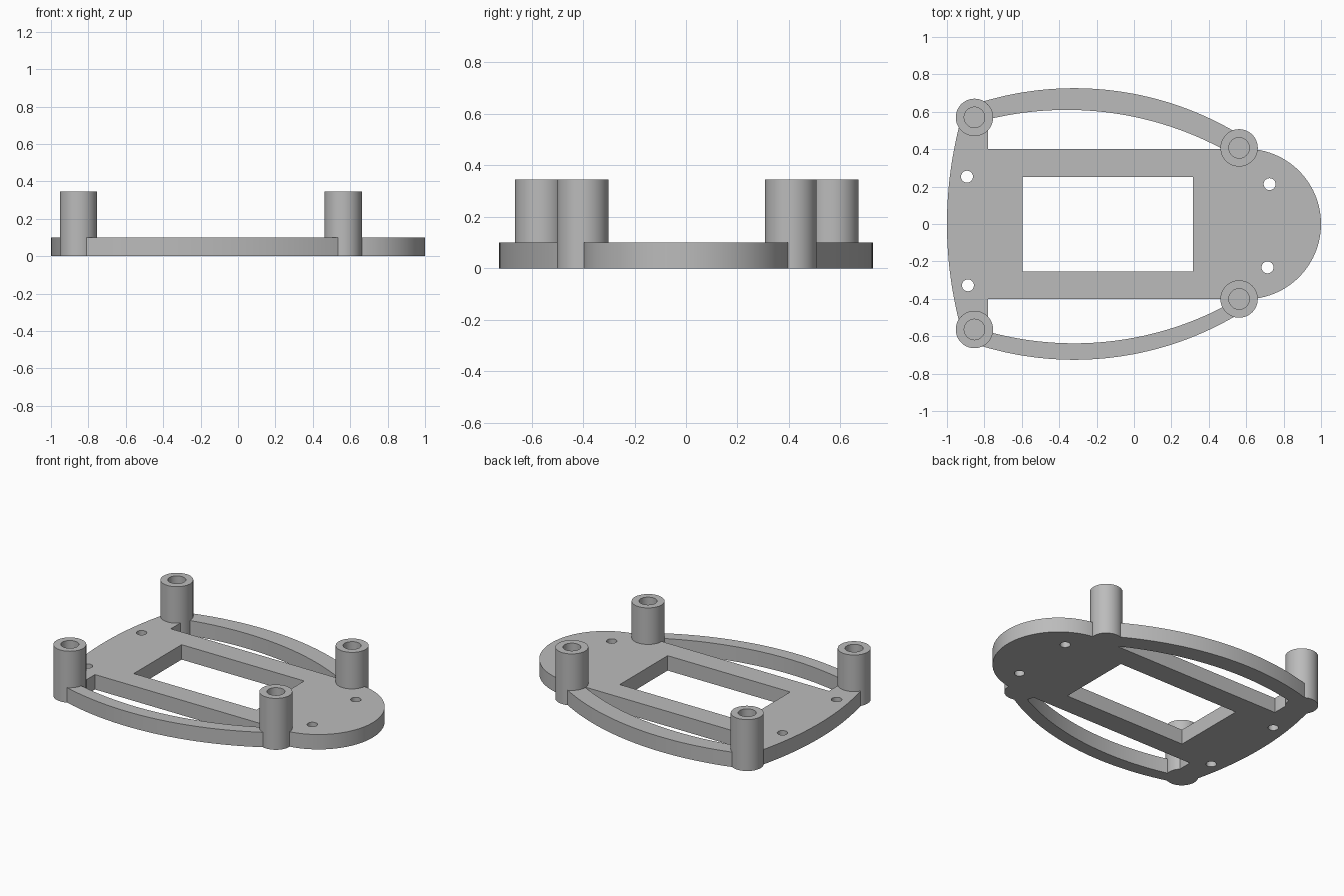
import bpy
import bmesh
from math import sin, cos, pi, sqrt
from mathutils import Vector

cube = bpy.data.objects.get("Cube")
if cube:
    bpy.data.objects.remove(cube)

THICK, POST_TOP, POST_R, BORE_R = 0.10, 0.345, 0.10, 0.055

grey = bpy.data.materials.new("grey plastic")
grey.use_nodes = True
colour = (0.5, 0.5, 0.5, 1)
grey.diffuse_color = colour
grey.node_tree.nodes["Principled BSDF"].inputs["Base Color"].default_value = colour


def finish(obj):
    """Smooth the rounded walls and keep the edges crisp."""
    bpy.ops.object.select_all(action="DESELECT")
    obj.select_set(True)
    bpy.context.view_layer.objects.active = obj
    bpy.ops.object.shade_smooth_by_angle(angle=0.6)


def clean(bm, mesh):
    bmesh.ops.remove_doubles(bm, verts=bm.verts, dist=0.0005)
    bmesh.ops.recalc_face_normals(bm, faces=bm.faces)
    bm.to_mesh(mesh)
    bm.free()


def slab(name, loops):
    """Extrude an outline; any further loops become through holes."""
    curve = bpy.data.curves.new(name, "CURVE")
    curve.dimensions = "2D"
    curve.fill_mode = "BOTH"
    curve.extrude = THICK / 2
    for loop in loops:
        spline = curve.splines.new("POLY")
        spline.points.add(len(loop) - 1)
        for point, (x, y) in zip(spline.points, loop):
            point.co = (x, y, 0, 1)
        spline.use_cyclic_u = True
    source = bpy.data.objects.new(name + "_outline", curve)
    bpy.context.collection.objects.link(source)
    bpy.context.view_layer.update()
    graph = bpy.context.evaluated_depsgraph_get()
    mesh = bpy.data.meshes.new_from_object(source.evaluated_get(graph))
    bpy.data.objects.remove(source)
    bm = bmesh.new()
    bm.from_mesh(mesh)
    bmesh.ops.translate(bm, verts=bm.verts, vec=(0, 0, THICK / 2))
    clean(bm, mesh)
    mesh.materials.clear()
    mesh.materials.append(grey)
    obj = bpy.data.objects.new(name, mesh)
    bpy.context.collection.objects.link(obj)
    finish(obj)


def arc(cx, cy, r, start, end, steps):
    return [(cx + r * cos(start + (end - start) * i / steps),
             cy + r * sin(start + (end - start) * i / steps)) for i in range(steps + 1)]


def circle(x, y, r):
    return arc(x, y, r, 0, 2 * pi, 24)[:-1]


def bow(peak_x, peak_y, r, x0, x1, steps=40):
    """Shallow arch with its crown at the given peak."""
    xs = [x0 + (x1 - x0) * i / steps for i in range(steps + 1)]
    return [(x, peak_y - r + sqrt(r * r - (x - peak_x) ** 2)) for x in xs]


# Base plate: round nose, narrow middle, wide bowed tail
half = 0.402
nose = arc(0.598, 0, half, -pi / 2, pi / 2, 48)
ear = [(-0.78, half), (-0.78, 0.51), (-0.81, 0.58), (-0.86, 0.61), (-0.925, 0.57)]
tail = [(-1 + y * y / 4.2, y) for y in [0.54 - 1.08 * i / 30 for i in range(31)]]
outline = nose + ear + tail + [(x, -y) for x, y in reversed(ear)]
window = [(-0.595, -0.255), (0.315, -0.255), (0.315, 0.252), (-0.595, 0.252)]
screws = [(-0.893, 0.253), (0.725, 0.213), (0.714, -0.232), (-0.888, -0.328)]
slab("base_plate", [outline, window] + [circle(x, y, 0.032) for x, y in screws])

# Bowed side arms; the back one is the wider
outer = bow(-0.32, 0.726, 1.706, -0.82, 0.56)
back_inner = bow(-0.36, 0.61, 1.767, -0.82, 0.49)
front_inner = bow(-0.32, 0.638, 1.73, -0.82, 0.52)
slab("back_arm", [outer + back_inner[::-1]])
slab("front_arm", [[(x, -y) for x, y in outer + front_inner[::-1]]])


def post(name, x, y):
    """Round standoff with a blind bore in the top."""
    profile = [(0, 0), (POST_R, 0), (POST_R, POST_TOP),
               (BORE_R, POST_TOP), (BORE_R, THICK), (0, THICK)]
    bm = bmesh.new()
    verts = [bm.verts.new((r, 0, z)) for r, z in profile]
    edges = [bm.edges.new(pair) for pair in zip(verts, verts[1:])]
    bmesh.ops.spin(bm, geom=verts + edges, cent=(0, 0, 0), axis=(0, 0, 1),
                   angle=2 * pi, steps=48)
    mesh = bpy.data.meshes.new(name)
    clean(bm, mesh)
    mesh.materials.append(grey)
    obj = bpy.data.objects.new(name, mesh)
    obj.location = Vector((x, y, 0))
    bpy.context.collection.objects.link(obj)
    finish(obj)


# Four standoffs
for side, sign in (("back", 1), ("front", -1)):
    post(side + "_tail_post", -0.853, sign * 0.567 + 0.003)
    post(side + "_nose_post", 0.562, sign * 0.404 + 0.003)
